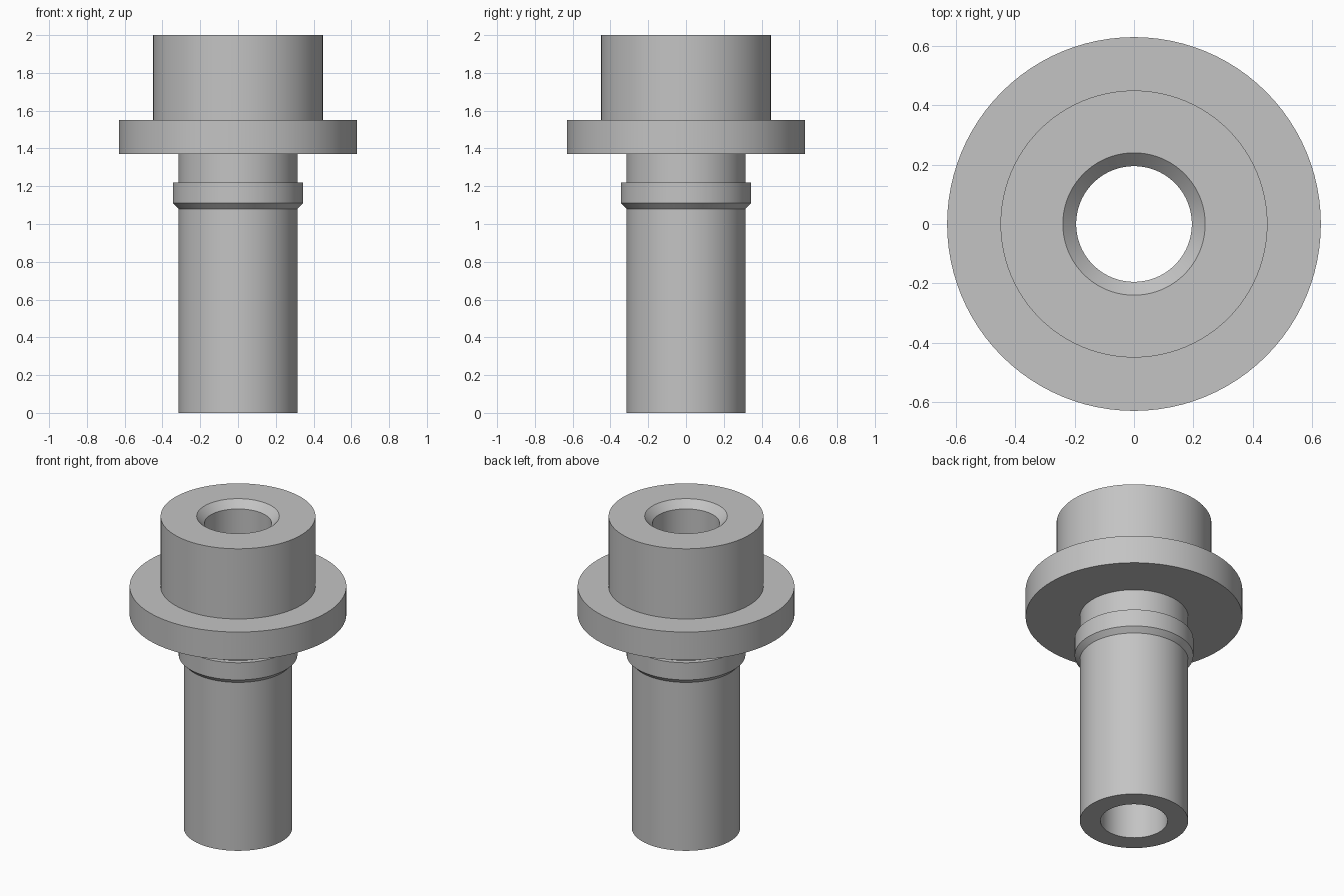
import bpy
import bmesh
from math import radians, tau
from mathutils import Vector

cube = bpy.data.objects.get("Cube")
if cube:
    bpy.data.objects.remove(cube, do_unlink=True)

SEGMENTS = 96
BORE, SHAFT, COLLAR, HEAD, FLANGE = 0.195, 0.315, 0.345, 0.45, 0.63

# Plain grey metal
metal = bpy.data.materials.new("grey metal")
metal.use_nodes = True
grey = (0.55, 0.55, 0.55, 1)
metal.diffuse_color = grey
metal.node_tree.nodes["Principled BSDF"].inputs["Base Color"].default_value = grey


def lathe(name, profile):
    """Turn a closed (radius, height) profile around the z axis."""
    bm = bmesh.new()
    verts = [bm.verts.new((r, 0, z)) for r, z in profile]
    edges = [bm.edges.new((v, verts[i - 1])) for i, v in enumerate(verts)]
    bmesh.ops.spin(bm, geom=verts + edges, axis=Vector((0, 0, 1)),
                   cent=Vector(), angle=tau, steps=SEGMENTS)
    bmesh.ops.remove_doubles(bm, verts=bm.verts, dist=1e-4)
    bmesh.ops.recalc_face_normals(bm, faces=bm.faces)
    mesh = bpy.data.meshes.new(name)
    bm.to_mesh(mesh)
    bm.free()
    mesh.materials.append(metal)
    obj = bpy.data.objects.new(name, mesh)
    bpy.context.collection.objects.link(obj)
    bpy.ops.object.select_all(action="DESELECT")
    obj.select_set(True)
    bpy.context.view_layer.objects.active = obj
    bpy.ops.object.shade_smooth_by_angle(angle=radians(25))
    return obj


# Hollow turned body: shaft, bevelled collar, flange, head, countersunk bore
lathe("flanged_bushing", [
    (BORE, 0), (SHAFT, 0),
    (SHAFT, 1.08), (COLLAR, 1.11), (COLLAR, 1.22), (SHAFT, 1.22),
    (SHAFT, 1.37), (FLANGE, 1.37), (FLANGE, 1.55), (HEAD, 1.55),
    (HEAD, 2), (0.24, 2), (BORE, 1.955),
])
